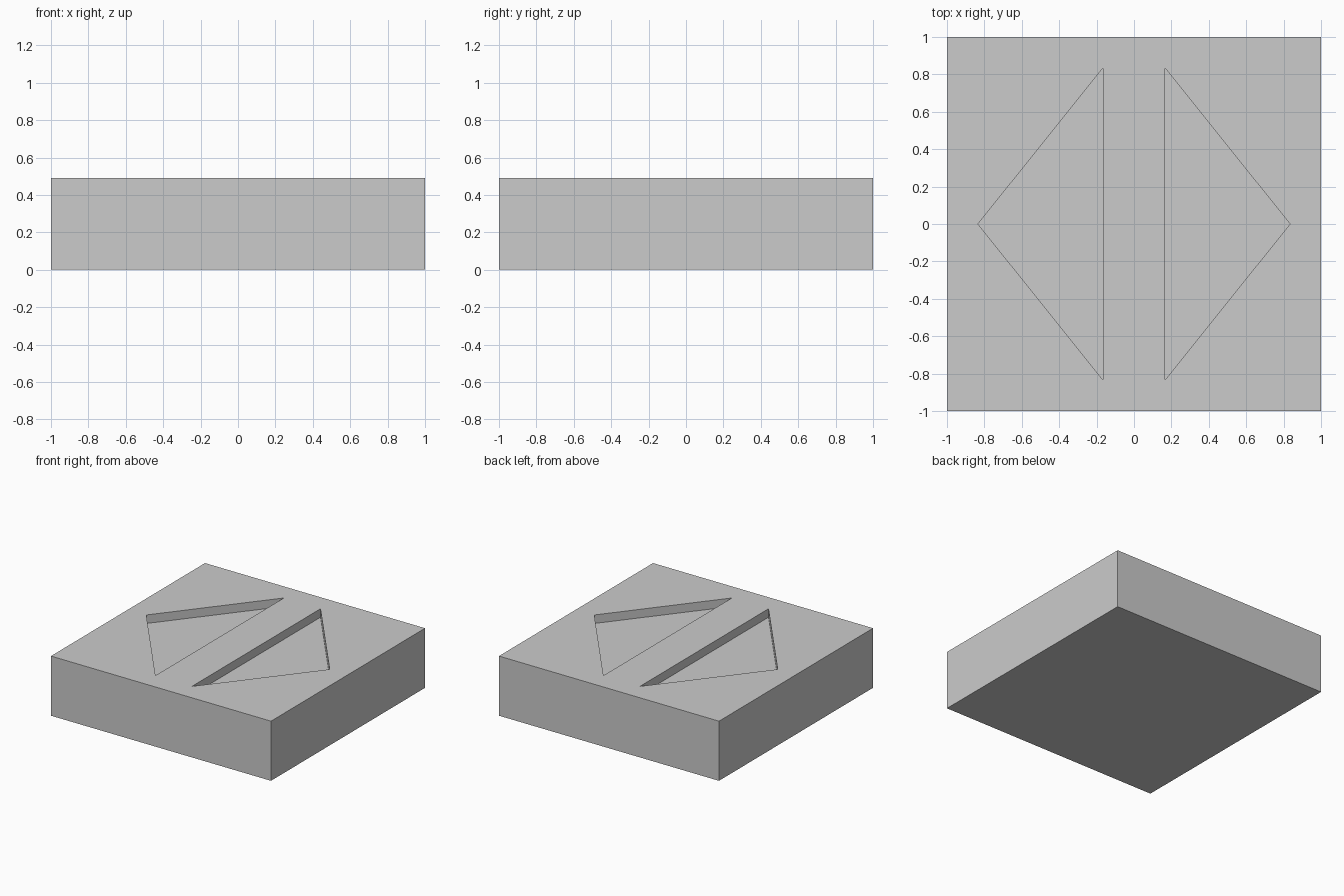
import bpy, bmesh

if "Cube" in bpy.data.objects:
    bpy.data.objects.remove(bpy.data.objects["Cube"])

HEIGHT, DEPTH = 0.49, 0.07
INNER, OUTER = 0.166, 0.834


def prism(name, outline, z0, z1):
    """Extrude a flat outline from z0 up to z1."""
    bm = bmesh.new()
    face = bm.faces.new([bm.verts.new((x, y, z0)) for x, y in outline])
    top = bmesh.ops.extrude_face_region(bm, geom=[face])["geom"]
    for v in top:
        if isinstance(v, bmesh.types.BMVert):
            v.co.z = z1
    bmesh.ops.recalc_face_normals(bm, faces=bm.faces)
    mesh = bpy.data.meshes.new(name)
    bm.to_mesh(mesh)
    bm.free()
    obj = bpy.data.objects.new(name, mesh)
    bpy.context.collection.objects.link(obj)
    return obj


# Square block
block = prism("block", [(-1, -1), (1, -1), (1, 1), (-1, 1)], 0, HEIGHT)

# Two mirrored triangular recesses in the top face
for side, label in ((-1, "left"), (1, "right")):
    outline = [(side * INNER, -OUTER), (side * OUTER, 0), (side * INNER, OUTER)]
    cutter = prism(label + "_recess_cutter", outline, HEIGHT - DEPTH, HEIGHT + 0.2)
    cutter.hide_render = True
    cutter.display_type = 'WIRE'
    cut = block.modifiers.new(label + "_recess", 'BOOLEAN')
    cut.operation = 'DIFFERENCE'
    cut.solver = 'EXACT'
    cut.object = cutter
